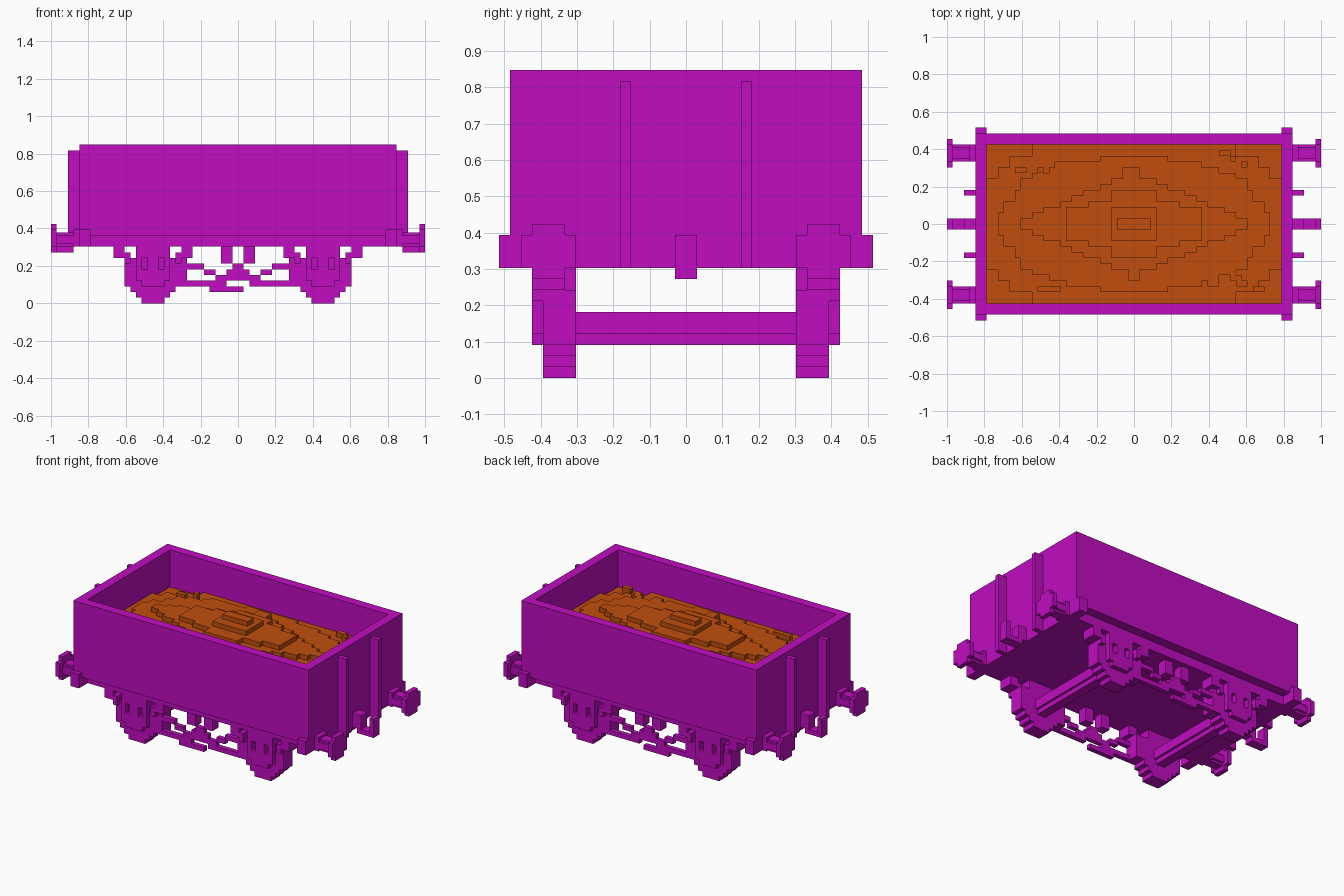
import bpy, bmesh, random
from mathutils import Matrix, Vector

cube = bpy.data.objects.get("Cube")
if cube:
    bpy.data.objects.remove(cube, do_unlink=True)

U = 2 / 66  # one block of the grid


def material(name, rgb):
    m = bpy.data.materials.new(name)
    m.use_nodes = True
    m.diffuse_color = (*rgb, 1)
    m.node_tree.nodes["Principled BSDF"].inputs["Base Color"].default_value = (*rgb, 1)
    return m


MAGENTA = material("magenta paint", (0.53, 0.004, 0.53))
ORANGE = material("orange load", (0.53, 0.076, 0.004))


def part(name, boxes, mat=MAGENTA):
    """One object from boxes (x0, x1, y0, y1, z0, z1) in grid blocks."""
    bm = bmesh.new()
    for x0, x1, y0, y1, z0, z1 in boxes:
        centre = Vector((x0 + x1, y0 + y1, z0 + z1)) * U / 2
        size = Vector((abs(x1 - x0), abs(y1 - y0), z1 - z0)) * U
        bmesh.ops.create_cube(bm, size=1, matrix=Matrix.Translation(centre) @ Matrix.Diagonal((*size, 1)))
    mesh = bpy.data.meshes.new(name)
    bm.to_mesh(mesh)
    bm.free()
    mesh.materials.append(mat)
    obj = bpy.data.objects.new(name, mesh)
    bpy.context.collection.objects.link(obj)
    return obj


def flip(boxes, sx, sy):
    return [(a * sx, b * sx, c * sy, d * sy, e, f) for a, b, c, d, e, f in boxes]


def centred(levels, z0, z1):
    return [(-x, x, -y, y, z0, z1) for x, y in levels]


# Body: walls, floor and end beams
part("side_walls", [(-28, 28, 14, 16, 12, 28), (-28, 28, -16, -14, 12, 28)])
part("end_walls", [(26, 28, -14, 14, 12, 28), (-28, -26, -14, 14, 12, 28)])
part("floor_and_solebars", [(-26, 26, -14, 14, 10, 12)])
for side, sx in (("left", 1), ("right", -1)):
    part(side + "_headstock", flip([(26, 28, -17, 17, 10, 13)], sx, 1))
    part(side + "_end_posts", flip([(28, 30, 5, 6, 10, 27), (28, 30, -6, -5, 10, 27)], sx, 1))
    # Coupling hook
    part(side + "_coupling", flip([(28, 30, -1, 1, 10, 13), (29, 33, -1, 1, 9, 10),
                                   (32, 33, -1, 1, 10, 13)], sx, 1))

# Load: stepped heap, wide at the base and narrow at the peak
heap = [
    (12, 20, [(26, 14)]),
    (20, 21, [(26, 8), (24, 10), (22, 12), (18, 14)]),
    (21, 22, [(6, 12), (12, 11), (15, 10), (18, 9), (20, 8), (21, 6), (23, 4), (24, 2)]),
    (22, 23, [(20, 1), (18, 2), (16, 3), (13, 4), (11, 5), (9, 6), (6, 7), (4, 8)]),
    (23, 24, [(12, 3), (8, 4), (4, 6)]),
    (24, 25, [(4, 3)]),
    (25, 26, [(3, 1)]),
]
for i, (z0, z1, levels) in enumerate(heap):
    part("heap_layer_%d" % (i + 1), centred(levels, z0, z1), ORANGE)

# Loose lumps around the heap
random.seed(4)
lumps = [(-2, 1, 7, 10, 20, 23), (-1, 1, -10, -7, 20, 23), (-17, -16, 9, 10, 20, 23)]
for _ in range(14):
    x = random.choice((-1, 1)) * random.randint(13, 22)
    y = random.choice((-1, 1)) * random.randint(9, 12)
    lumps.append((x, x + random.randint(1, 2), y, y + 1, 19, 22))
part("loose_lumps", lumps, ORANGE)

# Axles
for side, x in (("left", 15), ("right", -15)):
    part(side + "_axle", [(x - 1, x + 1, -10, 10, 3, 6), (x - 1.5, x + 1.5, -10, 10, 4, 6)])

# Stepped wheel: half width, bottom, top
wheel = [(15 - w, 15 + w, 10, 13, a, b) for w, a, b in
         ((2, 0, 1), (3, 1, 2), (4, 2, 3), (5, 3, 8), (3, 8, 10))]
# Axle box and its guard in front of the wheel
guard = [(13, 17, 13, 14, 3, 6), (12, 13, 13, 14, 4, 10), (17, 18, 13, 14, 4, 10),
         (13, 17, 13, 14, 8, 10), (14, 16, 13, 14, 6, 8)]
# Spring hangers and brake block
hangers = [(20, 22, 11, 14, 8, 10), (8, 10, 11, 14, 8, 10), (19, 20, 11, 14, 7, 9), (10, 11, 11, 14, 7, 9)]
brake = [(9, 10, 10, 13, 3, 8)]
# Buffer: collar, shank and rounded head
buffer = [(28, 29, 11, 14, 10, 13), (29, 32, 11.5, 13.5, 10, 12.5), (29, 32, 11, 14, 10.5, 12),
          (32, 33, 10, 15, 10, 13), (32, 33, 11, 14, 9, 14)]
# Brake rods stepping from the middle out to the wheels
rods = [(6, 9, 12, 13, 6, 7), (4, 6, 12, 13, 5, 6), (2, 4, 12, 13, 4, 5),
        (2, 9, 12, 13, 3, 4), (1, 3, 11, 13, 7, 10)]

for sy, depth in ((-1, "front"), (1, "back")):
    for sx, side in ((1, "left"), (-1, "right")):
        for name, boxes in (("wheel", wheel), ("axle_guard", guard), ("spring_hangers", hangers),
                            ("brake_block", brake), ("buffer", buffer), ("brake_rods", rods)):
            part("%s_%s_%s" % (depth, side, name), flip(boxes, sx, sy))
    # Central brake pivot and low lever
    part(depth + "_brake_pivot", flip([(-2, 2, 12, 13, 5, 6), (-1, 1, 12, 13, 6, 7),
                                       (-2, 2, 12, 13, 4, 5), (-5, 1, 12, 13, 2, 3),
                                       (-4, -2, 12, 13, 3, 4)], 1, sy))
